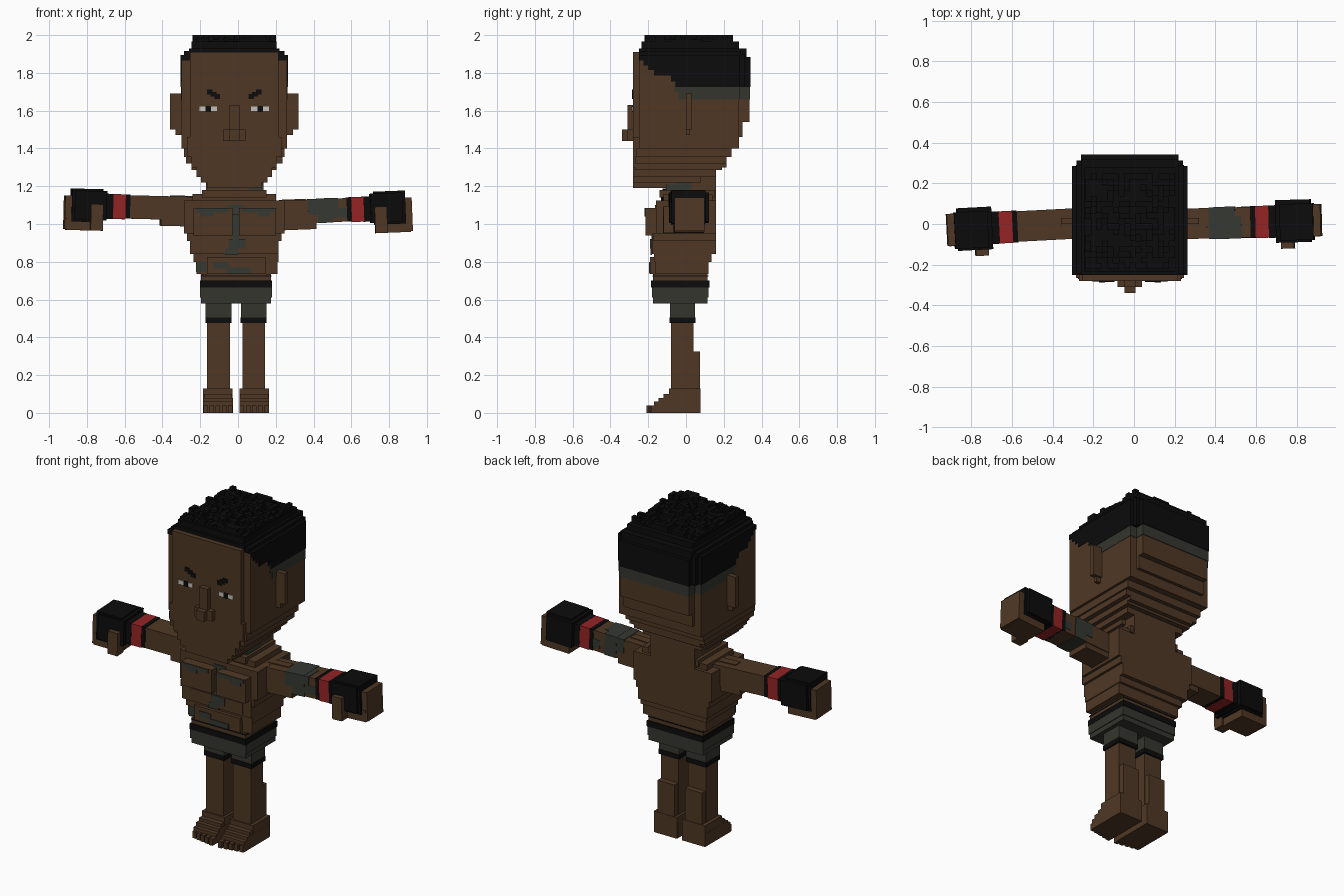
import bpy, bmesh, math, random
from mathutils import Matrix, Vector

random.seed(4)


def mat(name, rgb):
    m = bpy.data.materials.new(name)
    m.diffuse_color = (*rgb, 1)
    return m


SKIN = mat("brown_skin", (0.078, 0.039, 0.018))
BLACK = mat("black", (0.0035, 0.0035, 0.0035))
CLOTH = mat("grey_cloth", (0.036, 0.036, 0.028))
INK = mat("grey_ink", (0.036, 0.040, 0.032))
RED = mat("red_band", (0.30, 0.017, 0.019))
WHITE = mat("eye_white", (0.55, 0.53, 0.50))
CX = -0.02  # middle of head and torso


def boxes(name, material, items, matrix=None):
    """One object from boxes given as (x0, x1, y0, y1, z0, z1)."""
    bm = bmesh.new()
    for x0, x1, y0, y1, z0, z1 in items:
        c = Vector((x0 + x1, y0 + y1, z0 + z1)) / 2
        s = (abs(x1 - x0), abs(y1 - y0), abs(z1 - z0), 1)
        bmesh.ops.create_cube(bm, size=1, matrix=Matrix.Translation(c) @ Matrix.Diagonal(s))
    if matrix:
        bm.transform(matrix)
    me = bpy.data.meshes.new(name)
    bm.to_mesh(me)
    bm.free()
    me.materials.append(material)
    ob = bpy.data.objects.new(name, me)
    bpy.context.collection.objects.link(ob)
    return ob


def slab(hx, y0, y1, z0, z1, cx=CX):
    return (cx - hx, cx + hx, y0, y1, z0, z1)


# Head: crossed boxes for stepped corners, then tapering jaw layers
boxes("head", SKIN, [
    slab(.28, -.25, .28, 1.40, 1.89), slab(.235, -.28, .335, 1.54, 1.88),
    slab(.235, -.28, .30, 1.46, 1.91), slab(.25, -.28, .28, 1.40, 1.46),
    slab(.265, -.265, .24, 1.355, 1.40), slab(.25, -.28, .24, 1.355, 1.40),
    slab(.255, -.27, .215, 1.32, 1.355), slab(.225, -.28, .215, 1.30, 1.355),
    slab(.225, -.27, .19, 1.285, 1.32), slab(.20, -.28, .16, 1.25, 1.30),
    slab(.175, -.28, .08, 1.22, 1.25), slab(.145, -.28, -.08, 1.19, 1.22)])
boxes("ears", SKIN, [(CX + s * .27, CX + s * e, y0, y1, z0, z1) for s in (-1, 1)
                     for e, y0, y1, z0, z1 in ((.34, 0, .03, 1.50, 1.69), (.31, 0, .02, 1.47, 1.50))])
boxes("nose", SKIN, [slab(.028, -.31, -.27, 1.50, 1.63), slab(.06, -.31, -.27, 1.44, 1.50),
                     slab(.027, -.34, -.27, 1.44, 1.50)])

# Face details as thin plates
F = (-.285, -.279)
eyes, pupils, brows = [], [], []
for s in (-1, 1):
    eyes.append((CX + s * .09, CX + s * .185, *F, 1.598, 1.622))
    pupils.append((CX + s * .122, CX + s * .152, -.287, -.279, 1.594, 1.624))
    for i in range(3):
        a = .075 + i * .02
        brows.append((CX + s * a, CX + s * (a + .03), *F, 1.662 + i * .012, 1.688 + i * .012))
boxes("eyes", WHITE, eyes)
boxes("pupils", BLACK, pupils)
boxes("eyebrows", BLACK, brows)

# Hair: sides follow a stepped hairline, crown carries random tufts
hair = [slab(.284, y0, y1, z, 1.895) for y0, y1, z in (
    (-.25, -.225, 1.865), (-.225, -.20, 1.84), (-.20, -.17, 1.815), (-.17, -.08, 1.785),
    (-.08, -.055, 1.755), (-.055, .285, 1.725))]
hair += [slab(.24, .20, .342, 1.725, 1.885), slab(.262, .20, .312, 1.725, 1.90),
         slab(.24, -.25, .32, 1.88, 1.93), slab(.265, -.245, .29, 1.89, 1.915),
         slab(.225, -.235, .28, 1.92, 1.965)]
n, step = 16, .0275
for i in range(n):
    for j in range(n + 1):
        x, y = -.24 + i * step, -.22 + j * step
        h = random.choice((1.97, 1.98, 1.985, 2.0))
        hair.append((x, x + step, y, y + step, 1.95, h))
boxes("hair", BLACK, hair)
boxes("hair_fade", CLOTH, [slab(.282, -.04, .283, 1.66, 1.73), slab(.238, .2, .339, 1.66, 1.73),
                           slab(.282, -.06, -.04, 1.70, 1.755)])

# Neck and torso
boxes("neck", SKIN, [slab(.15, -.10, .16, 1.10, 1.25)])
boxes("neck_tattoo", INK, [(.06, .135, -.105, 0, 1.16, 1.21), (.10, .134, -.05, .03, 1.16, 1.25)])
boxes("torso", SKIN, [
    slab(.17, -.14, .15, 1.14, 1.18), slab(.22, -.12, .14, 1.12, 1.16),
    slab(.265, -.16, .16, .95, 1.125), slab(.25, -.175, .16, .91, .95),
    slab(.235, -.18, .16, .84, .95), slab(.225, -.17, .135, .80, .84, -.01),
    slab(.215, -.165, .12, .735, .80, -.005), slab(.185, -.175, .115, .70, .735, -.01)])
boxes("chest_muscles", SKIN, [(-.235, -.03, -.215, -.1, .94, 1.085), (.005, .20, -.215, -.1, .94, 1.085)])
boxes("belly_muscles", SKIN, [(-.165, .145, -.19, -.1, .735, .825), (-.19, .16, -.185, -.1, .85, .92)])
boxes("chest_tattoos", INK, [
    (-.225, -.05, -.22, -.213, 1.06, 1.084), (-.20, -.13, -.22, -.213, 1.04, 1.06),
    (.02, .19, -.22, -.213, 1.06, 1.084), (.10, .17, -.22, -.213, 1.04, 1.06),
    (-.05, .03, -.165, -.159, 1.03, 1.10), (-.03, .005, -.183, -.159, .92, 1.05),
    (-.05, .04, -.19, -.184, .87, .92), (-.07, .0, -.187, -.179, .835, .87),
    (-.13, -.05, -.195, -.189, .765, .80), (-.06, .07, -.195, -.189, .738, .77),
    (-.222, -.166, -.172, -.164, .745, .80)])

# Shorts
boxes("shorts", CLOTH, [slab(.19, -.18, .12, .61, .69, -.01), slab(.185, -.175, .115, .58, .61, -.01)])
boxes("waistband", BLACK, [slab(.191, -.184, .124, .665, .70, -.01), slab(.187, -.178, .118, .722, .728, -.01)])

# Legs and feet
legs, feet, toes, cuffs, hems = [], [], [], [], []
for c in (-.103, .083):
    legs += [slab(.06, -.08, .04, .05, .52, c), slab(.058, -.06, .075, .02, .325, c)]
    cuffs.append(slab(.068, -.085, .048, .50, .60, c))
    hems.append(slab(.069, -.087, .05, .475, .505, c))
    f = c + math.copysign(.003, c)
    feet += [slab(.078, -.09, .078, 0, .13, f), slab(.075, -.12, .07, 0, .10, f),
             slab(.079, -.145, .07, 0, .08, f), slab(.079, -.17, .07, 0, .06, f)]
    for k in range(5):  # big toe on the inner side
        inner = abs(k - (4 if c < 0 else 0))
        toes.append(slab(.012, -.208 + inner * .006, -.16, 0, .04, f + (k - 2) * .0325))
boxes("legs", SKIN, legs)
boxes("shorts_legs", CLOTH, cuffs)
boxes("shorts_hems", BLACK, hems)
boxes("feet", SKIN, feet)
boxes("toes", SKIN, toes)

# Arms: built outward from a shoulder pivot, then tilted slightly
for side, s, pz, ry, rz in (("left", -1, 1.083, 1.5, 3), ("right", 1, 1.064, -2.3, 1.5)):
    M = (Matrix.Translation((s * .3, .002, pz)) @ Matrix.Rotation(math.radians(rz), 4, 'Z')
         @ Matrix.Rotation(math.radians(ry), 4, 'Y'))

    def part(name, material, items):
        boxes(side + "_" + name, material, [(s * b[0], s * b[1], *b[2:]) for b in items], M)

    part("arm", SKIN, [(-.08, .42, -.075, .075, -.062, .062)])
    part("shoulder", SKIN, [(-.08, .11, -.07, .07, -.095, .05), (-.08, .06, -.02, .03, .0, .067)])
    part("wrist_edge", BLACK, [(.275, .30, -.078, .079, -.062, .066)])
    part("wrist_band", RED, [(.30, .37, -.079, .079, -.066, .066)])
    part("glove", BLACK, [(.365, .42, -.08, .08, -.067, .067), (.40, .57, -.105, .105, -.075, .08),
                          (.42, .585, -.095, .085, -.085, .09)])
    part("hand", SKIN, [(.43, .61, -.08, .08, -.13, -.06), (.56, .62, -.078, .08, -.125, .052)])
    part("thumb", SKIN, [(.42, .485, -.135, -.07, -.13, .01)])
    if s > 0:
        part("arm_tattoo", INK, [(.07, .15, -.078, .078, -.02, .065), (.12, .20, -.079, .079, -.064, .066),
                                 (.20, .23, -.078, .03, -.04, .065), (.23, .28, -.077, .077, -.04, .01)])
